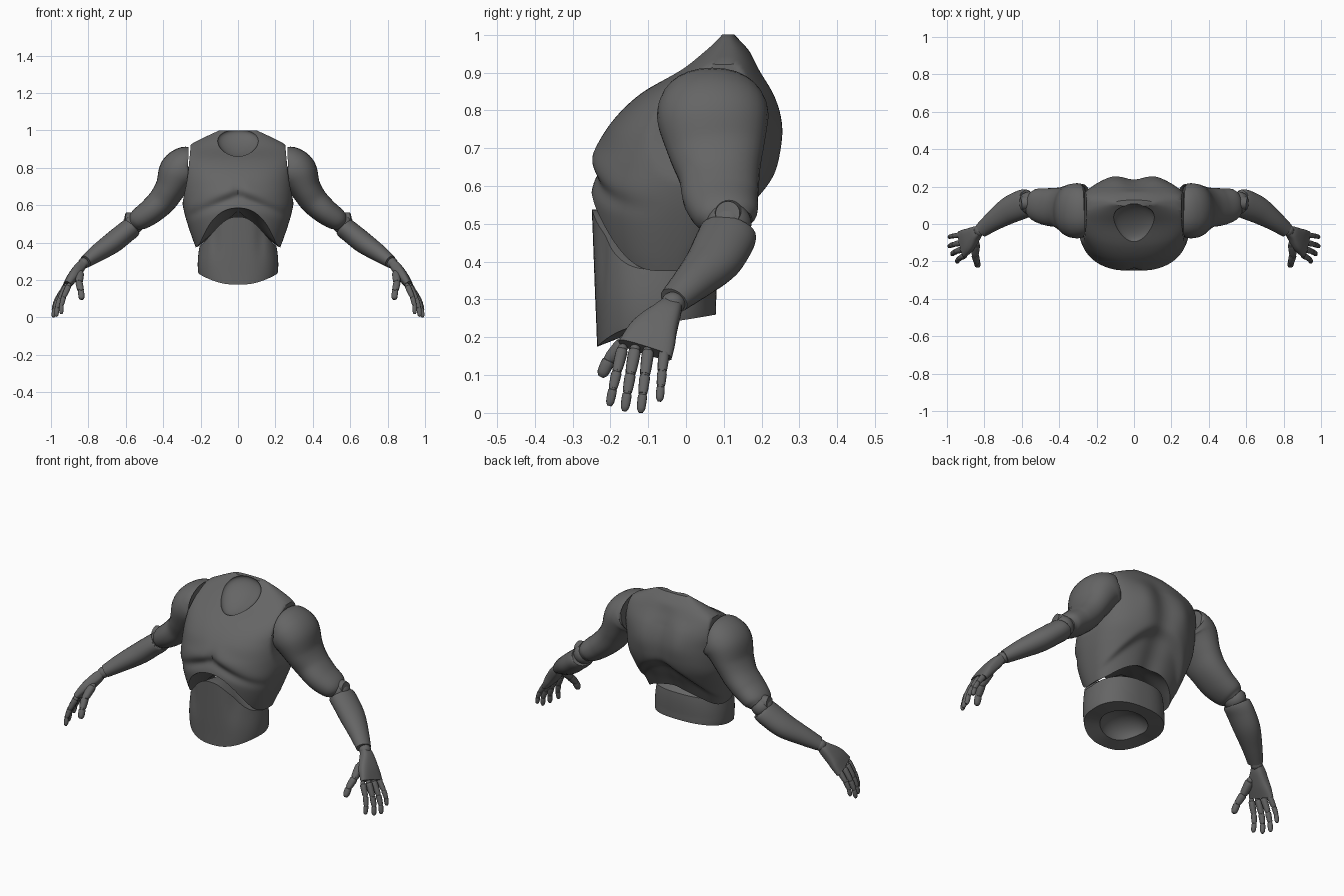
import bpy, bmesh, math
from mathutils import Vector, Matrix

if "Cube" in bpy.data.objects:
    bpy.data.objects.remove(bpy.data.objects["Cube"])

GREY = bpy.data.materials.new("dark_grey")
GREY.use_nodes = True
GREY.diffuse_color = (0.13, 0.13, 0.13, 1)
GREY.node_tree.nodes["Principled BSDF"].inputs["Base Color"].default_value = GREY.diffuse_color


def key(table, t):
    """Smoothly interpolate rows of (t, values...)."""
    t = min(max(t, table[0][0]), table[-1][0])
    i = next(k for k in range(len(table) - 1) if t <= table[k + 1][0])
    a, b = table[i], table[i + 1]
    p, q = table[max(i - 1, 0)], table[min(i + 2, len(table) - 1)]
    h = b[0] - a[0]
    u = (t - a[0]) / h
    out = []
    for k in range(1, len(a)):
        ma = (b[k] - p[k]) / (b[0] - p[0]) * h
        mb = (q[k] - a[k]) / (q[0] - a[0]) * h
        out.append(a[k] * (2*u**3 - 3*u*u + 1) + ma * (u**3 - 2*u*u + u)
                   + b[k] * (3*u*u - 2*u**3) + mb * (u**3 - u*u))
    return out


def spow(v, e):
    return math.copysign(abs(v) ** e, v)


def bell(v, width):
    return math.exp(-(v / width) ** 2)


def step(v, width):
    return .5 + .5 * math.tanh(v / width)


def finish(bm, name):
    bmesh.ops.recalc_face_normals(bm, faces=bm.faces)
    mesh = bpy.data.meshes.new(name)
    bm.to_mesh(mesh)
    bm.free()
    obj = bpy.data.objects.new(name, mesh)
    bpy.context.collection.objects.link(obj)
    mesh.materials.append(GREY)
    smooth(obj)
    return obj


def smooth(obj):
    bpy.ops.object.select_all(action="DESELECT")
    obj.select_set(True)
    bpy.context.view_layer.objects.active = obj
    bpy.ops.object.shade_smooth_by_angle(angle=math.radians(35))


def skin(rings, name, centres=(None, None)):
    """Bridge rings of points; close the ends flat or towards centre points."""
    bm = bmesh.new()
    loops = [[bm.verts.new(p) for p in r] for r in rings]
    n = len(loops[0])
    for a, b in zip(loops, loops[1:]):
        for i in range(n):
            bm.faces.new((a[i], a[(i + 1) % n], b[(i + 1) % n], b[i]))
    for centre, end in zip(centres, (loops[0], loops[-1])):
        if centre:
            c = bm.verts.new(centre)
            for i in range(n):
                bm.faces.new((end[i], end[(i + 1) % n], c))
        else:
            bm.faces.new(end)
    return finish(bm, name)


def limb(name, side, stations, steps=6, n=28, power=2.0):
    """Loft along stations of (x, y, z, half depth, half thickness)."""
    table = [(i, *s) for i, s in enumerate(stations)]
    total = (len(stations) - 1) * steps
    rows = [key(table, k / steps) for k in range(total + 1)]
    rings = []
    for k, r in enumerate(rows):
        t = Vector(rows[min(k + 1, total)][:3]) - Vector(rows[max(k - 1, 0)][:3])
        t.normalize()
        v = (Vector((0, 1, 0)) - t * t.y).normalized()
        w = t.cross(v)
        ring = []
        for i in range(n):
            a = math.tau * i / n
            p = (Vector(r[:3]) + v * r[3] * spow(math.cos(a), 2 / power)
                 + w * r[4] * spow(math.sin(a), 2 / power))
            ring.append((p.x * side, p.y, p.z))
        rings.append(ring)
    return skin(rings, name)


def ball(name, centre, radii, tilt=0, taper=0):
    bm = bmesh.new()
    bmesh.ops.create_uvsphere(bm, u_segments=40, v_segments=24, radius=1)
    for v in bm.verts:
        v.co.x *= 1 + taper * v.co.y
    bmesh.ops.transform(bm, verts=bm.verts, matrix=Matrix.Translation(centre)
                        @ Matrix.Rotation(tilt, 4, "X") @ Matrix.Diagonal((*radii, 1)))
    return finish(bm, name)


def carve(obj, cutter):
    cutter.hide_render = True
    mod = obj.modifiers.new("hollow", "BOOLEAN")
    mod.operation, mod.solver, mod.object = "DIFFERENCE", "EXACT", cutter
    bpy.context.view_layer.objects.active = obj
    bpy.ops.object.modifier_apply(modifier=mod.name)
    bpy.data.objects.remove(cutter)
    smooth(obj)


# Chest: height, half width, front y, back y
CHEST = [(.36, .22, -.20, .11), (.42, .243, -.225, .14), (.5, .27, -.245, .178),
         (.56, .287, -.252, .21), (.62, .298, -.245, .238), (.68, .30, -.237, .253),
         (.76, .30, -.203, .256), (.84, .305, -.125, .235), (.91, .275, -.012, .195),
         (.96, .185, .047, .165), (1.0, .10, .094, .128)]
SOCKET = [(.5, .31), (.62, .295), (.74, .272), (.92, .253), (1.0, .25)]
rings, COLS, ROWS = [], 112, 56
for k in range(ROWS + 1):
    ring = []
    for i in range(COLS):
        a = math.tau * i / COLS
        c, s = math.cos(a), math.sin(a)
        base = .375 + (.21 * (-s) ** 3.5 if s < 0 else .09 * s ** 3)
        z = base + (1 - base) * k / ROWS
        w, yf, yb = key(CHEST, z)
        cap = key(SOCKET, z)[0]
        x = max(-cap, min(cap, w * spow(c, .86)))
        mid = (yf + yb) / 2
        y = mid + (yb - yf) / 2 * spow(s, .9 if s < 0 else .78)
        fade = min(1, max(0, (.95 - z) / .1))
        if s < 0:
            # pectoral swell, its lower crease and the breastbone groove
            line = .65 - .4 * abs(x)
            y += -s * fade * (.012 * bell(z - line, .025) - .012 * bell(z - line - .05, .045)
                              + .01 * bell(x, .025) * bell(z - .68, .06))
        else:
            # spine groove, shoulder blades and the arched hollow of the lower back
            y += s * fade * (-.02 * bell(x, .06) + .008 * bell(abs(x) - .12, .05) * bell(z - .77, .1)
                             - .035 * step(.63 - 3.5 * x * x - z, .02))
        ring.append((x, y, z))
    rings.append(ring)
chest = skin(rings, "chest", [(0, -.04, .57), None])
carve(chest, ball("neck_cutter", (0, .006, .931), (.107, .123, .045), math.radians(34), .25))

# Abdomen: height, half width, front y, back y
BELLY = [(.17, .19, -.235, .04), (.23, .211, -.237, .075), (.3, .215, -.24, .08),
         (.38, .206, -.243, .08), (.46, .19, -.246, .07), (.56, .165, -.25, .05)]
rings = []
for k in range(25):
    ring = []
    for i in range(80):
        a = math.tau * i / 80
        c, s = math.cos(a), math.sin(a)
        low = .235 + (-.06 * abs(s) ** 2 if s < 0 else .025 * s)
        high = .38 + (.158 * (-s) ** 2.8 if s < 0 else .03 * s)
        z = low + (high - low) * k / 24
        w, yf, yb = key(BELLY, z)
        x = w * spow(c, .8)
        y = (yf + yb) / 2 + (yb - yf) / 2 * spow(s, .9)
        if s < 0:
            y += .008 * bell(abs(x) - .12, .025) * bell(z - .42, .1)
        ring.append((x, y, z))
    rings.append(ring)
abdomen = skin(rings, "abdomen", [(0, -.08, .235), (0, -.1, .53)])
carve(abdomen, ball("pelvis_cutter", (0, -.075, .215), (.135, .105, .085), math.radians(10)))

# Arms
UPPER = [(.268, .07, .808, .13, .1), (.282, .07, .804, .144, .109), (.32, .072, .77, .146, .108),
         (.362, .08, .69, .126, .083), (.405, .088, .625, .107, .076), (.465, .092, .568, .1, .069),
         (.525, .105, .525, .086, .06), (.55, .112, .503, .064, .045)]
FORE = [(.568, .113, .482, .07, .05), (.575, .111, .475, .076, .056), (.605, .102, .452, .078, .057),
        (.67, .072, .40, .073, .057), (.75, .018, .345, .055, .047), (.815, -.032, .298, .041, .034)]
PALM = [(.828, -.036, .288, .028, .022), (.85, -.052, .262, .04, .029), (.885, -.085, .215, .064, .028),
        (.918, -.108, .166, .075, .02)]
# Knuckle, tip and thickness of each finger
FINGERS = {"index": ((.905, -.168, .17), (.945, -.203, .018), .0155),
           "middle": ((.918, -.135, .168), (.972, -.163, .004), .0165),
           "ring": ((.924, -.1, .165), (.988, -.12, .0), .016),
           "little": ((.926, -.058, .16), (.988, -.07, .03), .0145)}
THUMB = [Vector(p) for p in ((.845, -.105, .235), (.85, -.165, .185), (.84, -.203, .142), (.835, -.225, .095))]


def digit(name, side, pts, r):
    for j, (a, b) in enumerate(zip(pts, pts[1:])):
        d = b - a
        f = r * (1 - .12 * j)
        tip = .45 if j == 2 else .8
        limb(f"{name}_segment_{j + 1}", side,
             [(*(a + d * u), f * g, f * g) for u, g in ((.03, .75), (.15, 1), (.75, .92), (.99, tip))],
             steps=3, n=14, power=2.4)
        ball(f"{name}_joint_{j + 1}", (a.x * side, a.y, a.z), (f * .85,) * 3)


for side, label in ((1, "left"), (-1, "right")):
    limb(label + "_upper_arm", side, UPPER, power=2.15)
    ball(label + "_elbow", (.56 * side, .113, .50), (.056, .06, .056))
    limb(label + "_elbow_cap", side, [(.575, .113, .523, .04, .04), (.605, .11, .528, .032, .032)], steps=2)
    limb(label + "_forearm", side, FORE)
    ball(label + "_wrist", (.825 * side, -.034, .29), (.03, .032, .03))
    limb(label + "_palm", side, PALM, power=3)
    for name, (k, tip, r) in FINGERS.items():
        k, tip = Vector(k), Vector(tip)
        bow = Vector((.01, 0, .004))
        digit(f"{label}_{name}", side, [k, k.lerp(tip, .42) + bow, k.lerp(tip, .72) + bow, tip], r)
    digit(label + "_thumb", side, THUMB, .022)
